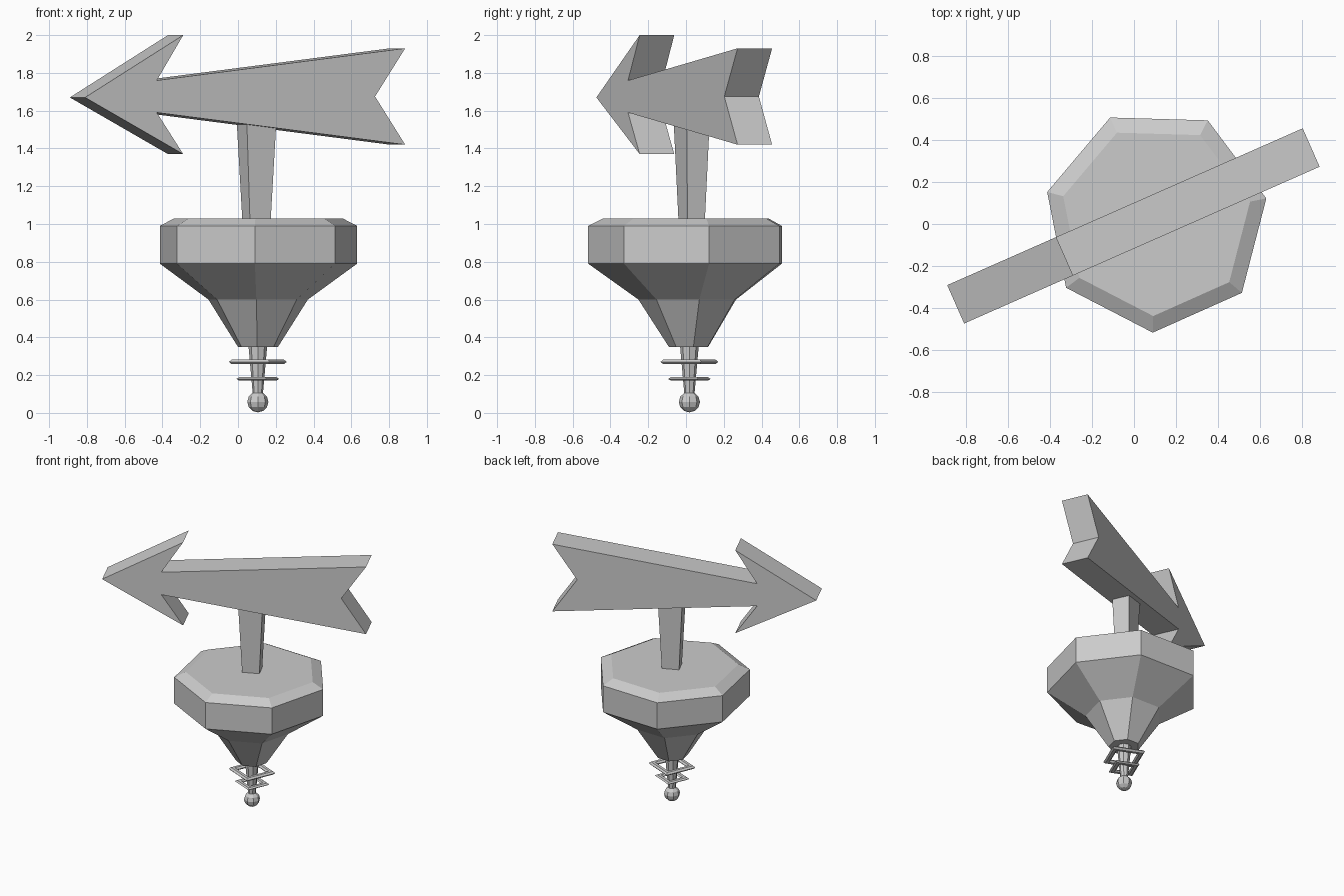
import bpy, bmesh
from math import sin, cos, pi, radians

if "Cube" in bpy.data.objects:
    bpy.data.objects.remove(bpy.data.objects["Cube"])

CX, CY = 0.105, 0.018      # shared axis of the body and finial
TURN = radians(23.8)       # heading of the arrow


def make_object(name, verts, faces):
    mesh = bpy.data.meshes.new(name)
    mesh.from_pydata(verts, [], faces)
    bm = bmesh.new()
    bm.from_mesh(mesh)
    bmesh.ops.recalc_face_normals(bm, faces=bm.faces)
    bm.to_mesh(mesh)
    bm.free()
    ob = bpy.data.objects.new(name, mesh)
    bpy.context.collection.objects.link(ob)
    return ob


def lathe(name, profile, sides, start, closed=False):
    """Spin (radius, z) points about the axis; cap the ends or close the loop."""
    n = len(profile)
    verts = []
    for r, z in profile:
        for i in range(sides):
            a = start + 2 * pi * i / sides
            verts.append((CX + r * cos(a), CY + r * sin(a), z))
    faces = []
    for k in range(n if closed else n - 1):
        a, b = k * sides, (k + 1) % n * sides
        for i in range(sides):
            j = (i + 1) % sides
            faces.append((a + i, a + j, b + j, b + i))
    if not closed:
        faces.append(tuple(range(sides)))
        faces.append(tuple(range((n - 1) * sides, n * sides)))
    return make_object(name, verts, faces)


# Seven-sided body
lathe("body", [(0.109, 0.35), (0.27, 0.60), (0.536, 0.79), (0.536, 0.99), (0.457, 1.03)],
      7, radians(11.2))

# Finial: tapered stem and ball
lathe("finial_stem", [(0.026, 0.09), (0.05, 0.36)], 8, 0)
ball = [(max(0.001, 0.056 * sin(pi * k / 6)), 0.058 - 0.055 * cos(pi * k / 6)) for k in range(7)]
lathe("finial_ball", ball, 8, 0)

# Thin angular rings around the finial
for name, r, z, h in (("upper_ring", 0.165, 0.27, 0.012), ("lower_ring", 0.122, 0.18, 0.009)):
    lathe(name, [(r, z), (r - 0.016, z + h), (r - 0.045, z + h), (r - 0.06, z),
                 (r - 0.045, z - h), (r - 0.016, z - h)], 4, radians(22), closed=True)

# Tapered rectangular post
verts = []
for z, w, d in ((1.02, 0.12, 0.10), (1.62, 0.178, 0.138)):
    for sx, sy in ((-1, -1), (1, -1), (1, 1), (-1, 1)):
        verts.append((sx * w / 2, sy * d / 2, z))
post = make_object("post", verts, [(0, 1, 2, 3), (4, 5, 6, 7)] +
                   [(i, (i + 1) % 4, (i + 1) % 4 + 4, i + 4) for i in range(4)])
post.location = (0.098, 0.03, 0)
post.rotation_euler.z = TURN

# Arrow: extruded outline
outline = [(-0.929, 1.67), (-0.361, 1.37), (-0.514, 1.59), (0.923, 1.42),
           (0.749, 1.675), (0.923, 1.93), (-0.514, 1.76), (-0.361, 2.0)]
n = len(outline)
verts = [(u, y, z) for y in (-0.1, 0.1) for u, z in outline]
arrow = make_object("arrow", verts, [tuple(range(n)), tuple(range(n, 2 * n))] +
                    [(i, (i + 1) % n, (i + 1) % n + n, i + n) for i in range(n)])
arrow.rotation_euler.z = TURN
arrow.location.y = -0.008
